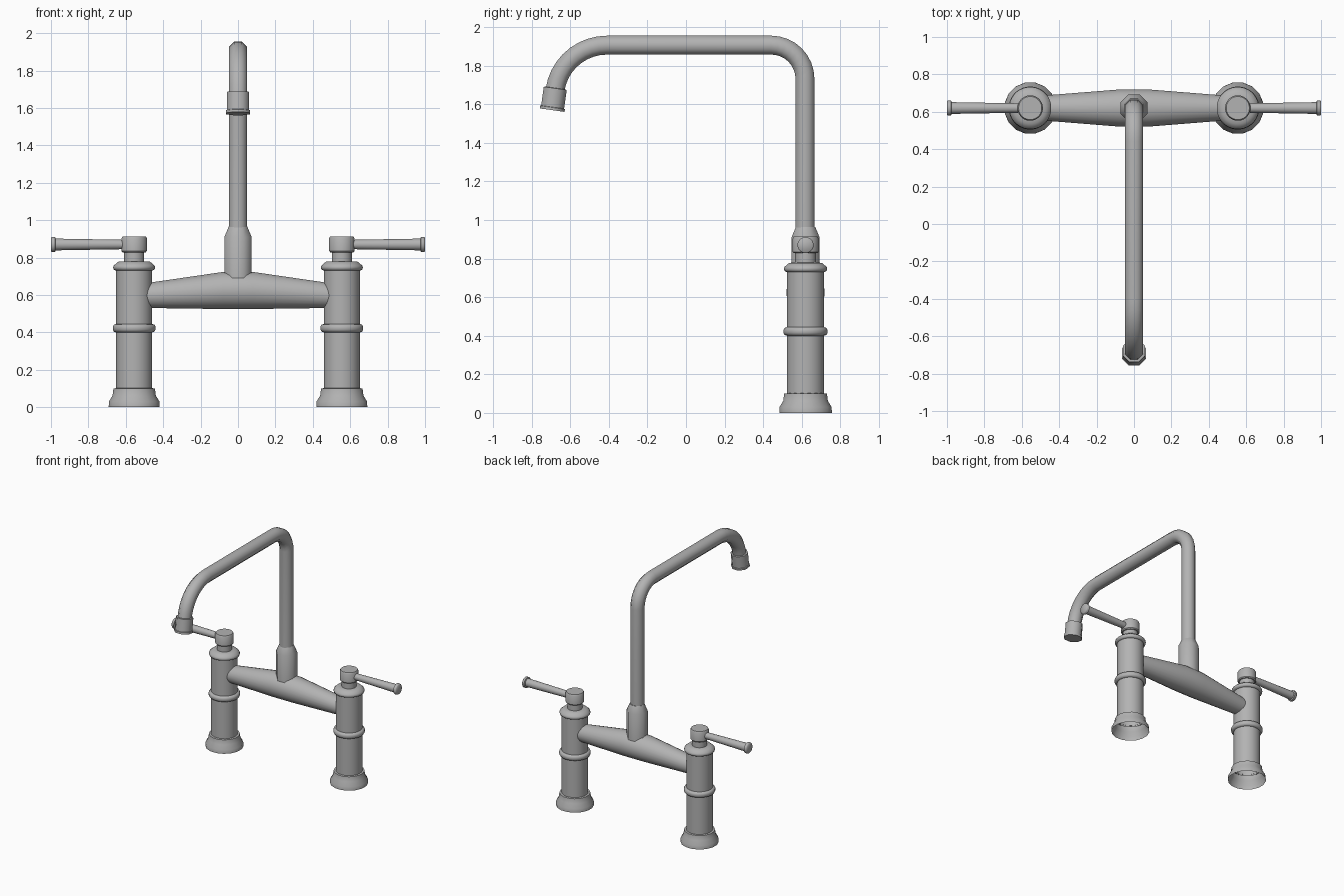
import bpy, bmesh, math
from mathutils import Vector

cube = bpy.data.objects.get("Cube")
if cube:
    bpy.data.objects.remove(cube, do_unlink=True)

metal = bpy.data.materials.new("brushed_grey_metal")
metal.use_nodes = True
GREY = (0.45, 0.45, 0.45, 1)
metal.diffuse_color = GREY
metal.node_tree.nodes["Principled BSDF"].inputs["Base Color"].default_value = GREY

Y = 0.62       # depth of the pillars and bridge
PX = 0.555     # sideways offset of each pillar


def sweep(name, rings, sides, cap_start=True, cap_end=True, angle=50):
    """Skin circular rings, each given as (centre, axis, radius)."""
    bm = bmesh.new()
    loops = []
    for centre, axis, r in rings:
        axis = Vector(axis).normalized()
        u = Vector((1, 0, 0)) if abs(axis.x) < 0.9 else Vector((0, 1, 0))
        v = axis.cross(u)
        loop = []
        for i in range(sides):
            a = 2 * math.pi * (i + 0.5) / sides
            loop.append(bm.verts.new(Vector(centre) + r * (math.cos(a) * u + math.sin(a) * v)))
        loops.append(loop)
    for a, b in zip(loops, loops[1:]):
        for i in range(sides):
            j = (i + 1) % sides
            bm.faces.new((a[i], a[j], b[j], b[i]))
    if cap_start:
        bm.faces.new(loops[0][::-1])
    if cap_end:
        bm.faces.new(loops[-1])
    mesh = bpy.data.meshes.new(name)
    bm.to_mesh(mesh)
    bm.free()
    mesh.materials.append(metal)
    ob = bpy.data.objects.new(name, mesh)
    bpy.context.collection.objects.link(ob)
    bpy.ops.object.select_all(action='DESELECT')
    ob.select_set(True)
    bpy.context.view_layer.objects.active = ob
    bpy.ops.object.shade_smooth_by_angle(angle=math.radians(angle))
    return ob


def upright(name, x, profile, sides, **kw):
    """Turn a (radius, height) profile around a vertical axis."""
    return sweep(name, [((x, Y, z), (0, 0, 1), r) for r, z in profile], sides, **kw)


for side, s in (("left", 1), ("right", -1)):
    x = s * PX
    # flared foot and tube, open underneath
    upright(side + "_foot", x, [(0.139, 0), (0.138, 0.03), (0.118, 0.062), (0.113, 0.1),
                                (0.097, 0.102)], 16,
            cap_start=False, cap_end=False, angle=35)
    upright(side + "_pillar", x, [(0.097, 0.09), (0.097, 0.74)], 32, cap_start=False)
    # rounded band and top collar
    upright(side + "_band", x, [(0.097, 0.4), (0.109, 0.404), (0.115, 0.415), (0.115, 0.43),
                                (0.109, 0.441), (0.097, 0.445)], 32)
    upright(side + "_collar", x, [(0.097, 0.73), (0.11, 0.736), (0.113, 0.747), (0.11, 0.757),
                                  (0.085, 0.778), (0.054, 0.78)], 32)
    # valve neck and knob
    upright(side + "_neck", x, [(0.054, 0.77), (0.054, 0.84)], 32)
    upright(side + "_knob", x, [(0.062, 0.828), (0.068, 0.835), (0.068, 0.903),
                                (0.062, 0.914)], 32, angle=35)
    # lever with end disc
    lever = [(0.58, 0.025), (0.975, 0.032), (0.978, 0.042), (0.995, 0.042), (1.0, 0.037)]
    sweep(side + "_lever", [((s * px, Y, 0.87), (s, 0, 0), r) for px, r in lever], 16)

# bridge swelling toward the middle
bridge = [(-PX, 0.594, 0.06), (-0.49, 0.597, 0.067), (-0.08, 0.624, 0.1),
          (0.08, 0.624, 0.1), (0.49, 0.597, 0.067), (PX, 0.594, 0.06)]
sweep("bridge", [((x, Y, z), (1, 0, 0), r) for x, z, r in bridge], 24)

# spout socket
upright("spout_socket", 0, [(0.079, 0.64), (0.079, 0.91), (0.054, 0.965)], 8)

# spout pipe: riser, rear bend, horizontal run, front bend
TOP = 1.907
path = [((0, Y - 0.003, 0.94), (0, 0, 1))]
R1, R2 = 0.175, 0.272
for i in range(9):
    a = math.pi / 2 * i / 8
    path.append(((0, Y - 0.003 - R1 + R1 * math.cos(a), TOP - R1 + R1 * math.sin(a)),
                 (0, -math.sin(a), math.cos(a))))
for i in range(10):
    a = math.radians(82) * i / 9
    path.append(((0, -0.41 - R2 * math.sin(a), TOP - R2 + R2 * math.cos(a)),
                 (0, -math.cos(a), -math.sin(a))))
sweep("spout_pipe", [(c, d, 0.053) for c, d in path], 8)

# nozzle continuing along the end of the pipe
end, aim = Vector(path[-1][0]), Vector(path[-1][1])
nozzle = [(-0.012, 0.053), (-0.01, 0.065), (0.088, 0.065), (0.09, 0.07), (0.104, 0.07)]
sweep("nozzle", [(end + aim * t, aim, r) for t, r in nozzle], 8)
